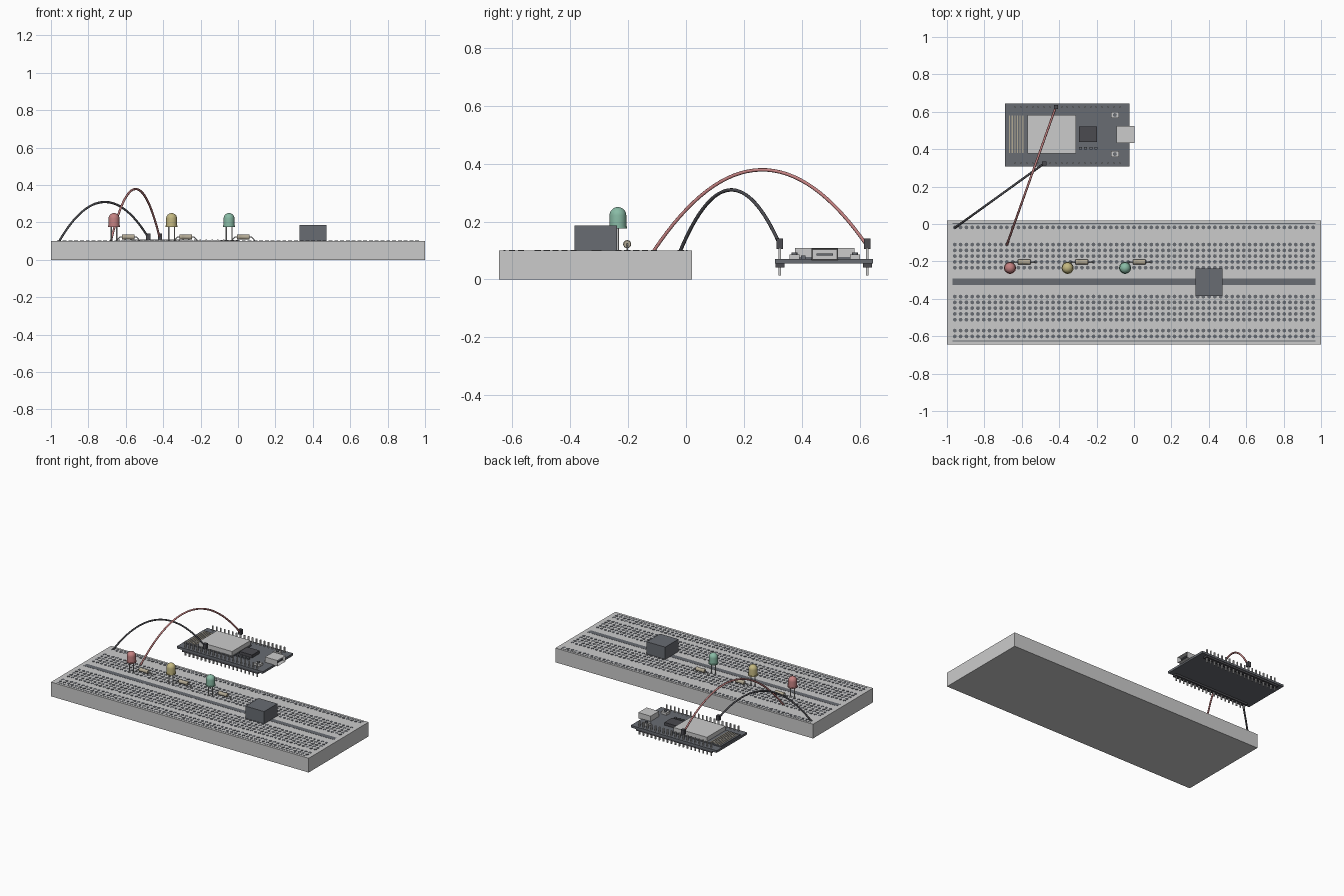
import bpy, bmesh, math
from mathutils import Matrix, Vector

if "Cube" in bpy.data.objects:
    bpy.data.objects.remove(bpy.data.objects["Cube"])


def mat(name, r, g, b):
    m = bpy.data.materials.new(name)
    m.diffuse_color = (r, g, b, 1)
    m.use_nodes = True
    m.node_tree.nodes["Principled BSDF"].inputs["Base Color"].default_value = m.diffuse_color
    return m


DARK = mat("slate", 0.14, 0.15, 0.17)
BLACK = mat("black", 0.07, 0.07, 0.08)
RED = mat("red", 0.55, 0.22, 0.22)
YELLOW = mat("yellow", 0.55, 0.48, 0.22)
GREEN = mat("green", 0.25, 0.5, 0.38)
TAN = mat("tan", 0.45, 0.4, 0.3)


def finish(name, bm, m=None, smooth=False):
    me = bpy.data.meshes.new(name)
    bmesh.ops.recalc_face_normals(bm, faces=bm.faces)
    bm.to_mesh(me)
    bm.free()
    ob = bpy.data.objects.new(name, me)
    bpy.context.collection.objects.link(ob)
    if m:
        me.materials.append(m)
    if smooth:
        bpy.context.view_layer.objects.active = ob
        bpy.ops.object.select_all(action='DESELECT')
        ob.select_set(True)
        bpy.ops.object.shade_smooth_by_angle(angle=math.radians(40))
    return ob


def add_box(bm, x0, x1, y0, y1, z0, z1):
    c = Vector(((x0 + x1) / 2, (y0 + y1) / 2, (z0 + z1) / 2))
    bmesh.ops.create_cube(bm, size=1, matrix=Matrix.Translation(c)
                          @ Matrix.Diagonal((x1 - x0, y1 - y0, z1 - z0, 1)))


def boxes(name, items, m=None):
    bm = bmesh.new()
    for it in items:
        add_box(bm, *it)
    return finish(name, bm, m)


def lathe(name, profile, loc, m, axis='Z', n=24):
    bm = bmesh.new()
    vs = [bm.verts.new((r, 0, z)) for r, z in profile]
    es = [bm.edges.new(p) for p in zip(vs, vs[1:])]
    bmesh.ops.spin(bm, geom=vs + es, cent=(0, 0, 0), axis=(0, 0, 1),
                   angle=2 * math.pi, steps=n)
    bmesh.ops.remove_doubles(bm, verts=bm.verts, dist=1e-5)
    if axis == 'X':
        bm.transform(Matrix.Rotation(math.pi / 2, 4, 'Y'))
    bm.transform(Matrix.Translation(loc))
    return finish(name, bm, m, True)


def tube(name, pts, r, m=None):
    cu = bpy.data.curves.new(name, 'CURVE')
    cu.dimensions = '3D'
    cu.bevel_depth = r
    cu.bevel_resolution = 2
    cu.use_fill_caps = True
    sp = cu.splines.new('POLY')
    sp.points.add(len(pts) - 1)
    for p, co in zip(sp.points, pts):
        p.co = (*co, 1)
    ob = bpy.data.objects.new(name, cu)
    bpy.context.collection.objects.link(ob)
    if m:
        cu.materials.append(m)
    return ob


# Breadboard slab, centre groove strip and rail lines
P = 0.0309
boxes("breadboard", [(-1, 1, -0.645, 0.02, 0, 0.1)])
boxes("centre_groove", [(-0.97, 0.97, -0.326, -0.291, 0.09, 0.101)], DARK)
boxes("rail_lines", [(-0.97, 0.97, y - 0.003, y + 0.003, 0.09, 0.101)
                     for y in (0.003, -0.626)], DARK)

# Contact holes as thin dark discs
rows = [-0.018, -0.57, -0.601]
rows += [-0.11 - P * i for i in range(5)] + [-0.388 - P * i for i in range(5)]
bm = bmesh.new()
for y in rows:
    for i in range(63):
        bmesh.ops.create_cone(bm, cap_ends=True, segments=8, radius1=0.0105, radius2=0.0105,
                              depth=0.004,
                              matrix=Matrix.Translation((P * (i - 31), y, 0.1)))
finish("contact_holes", bm, DARK)

# LEDs with legs, each with a resistor beside it
R = 0.029
dome = [(R * math.cos(a), 0.221 + R * math.sin(a))
        for a in [math.pi / 2 * i / 8 for i in range(8)]] + [(0, 0.25)]
led_profile = [(0, 0.176), (0.032, 0.176), (0.032, 0.183), (R, 0.183)] + dome
for x, m, label in ((-0.663, RED, "red"), (-0.355, YELLOW, "yellow"), (-0.048, GREEN, "green")):
    lathe(label + "_led", led_profile, (x, -0.235, 0), m)
    for s in (-1, 1):
        tube(label + "_led_leg", [(x + s * 0.0155, -0.235, 0.09), (x + s * 0.0155, -0.235, 0.18)],
             0.0035)
    rx, ry, rz = x + 0.076, -0.203, 0.122
    lathe(label + "_resistor", [(0, -0.034), (0.012, -0.034), (0.014, -0.031), (0.014, -0.02),
                                (0.0125, -0.017), (0.0125, 0.017), (0.014, 0.02),
                                (0.014, 0.031), (0.012, 0.034), (0, 0.034)],
          (rx, ry, rz), TAN, 'X', 16)
    tube(label + "_resistor_lead", [(rx - 0.068, ry, 0.095), (rx - 0.045, ry, rz),
                                    (rx + 0.045, ry, rz), (rx + 0.068, ry, 0.095)], 0.003)

# Block component straddling the groove
boxes("block_component", [(0.328, 0.472, -0.385, -0.238, 0.1, 0.187)], DARK)

# Controller board
boxes("controller_board", [(-0.69, -0.023, 0.308, 0.645, 0.055, 0.07)], DARK)
boxes("module_board", [(-0.682, -0.305, 0.37, 0.587, 0.07, 0.078)], DARK)
boxes("shield_can", [(-0.57, -0.31, 0.377, 0.582, 0.078, 0.108)])
boxes("antenna_traces", [(-0.668 + 0.014 * i, -0.662 + 0.014 * i, 0.38, 0.58, 0.077, 0.08)
                         for i in range(6)], TAN)
boxes("chip", [(-0.294, -0.197, 0.438, 0.521, 0.07, 0.09)], BLACK)
boxes("small_parts", [(-0.294 + 0.028 * i, -0.279 + 0.028 * i, 0.397, 0.412, 0.07, 0.082)
                      for i in range(4)], DARK)
boxes("push_buttons", [(-0.124, -0.08, y - 0.017, y + 0.017, 0.07, 0.086)
                       for y in (0.374, 0.583)])
for y in (0.374, 0.583):
    lathe("button_cap", [(0.01, 0.085), (0.01, 0.094), (0, 0.094)], (-0.102, y, 0), DARK, n=16)

# USB socket: shell with a recessed mouth and a tongue
bm = bmesh.new()
add_box(bm, -0.093, 0.003, 0.433, 0.525, 0.066, 0.107)
bm.faces.ensure_lookup_table()
mouth = max(bm.faces, key=lambda f: f.calc_center_median().x)
bmesh.ops.inset_region(bm, faces=[mouth], thickness=0.006)
bmesh.ops.translate(bm, verts=mouth.verts, vec=(-0.05, 0, 0))
finish("usb_socket", bm)
boxes("usb_tongue", [(-0.05, -0.008, 0.45, 0.508, 0.083, 0.09)], DARK)

# Pin headers on both long edges
pins = [-0.356 + 0.031 * (i - 9) for i in range(19)]
for y in (0.324, 0.626):
    boxes("header_strip", [(pins[0] - 0.0155, pins[-1] + 0.0155, y - 0.0155, y + 0.0155,
                            0.042, 0.056)], BLACK)
    boxes("header_pins", [(x - 0.004, x + 0.004, y - 0.004, y + 0.004, 0.014, 0.108)
                          for x in pins])


# Jumper wires arcing from breadboard to header pins, with plug housings
def jumper(name, a, b, h, m):
    a, b = Vector(a), Vector(b)
    pts = []
    for i in range(33):
        t = i / 32
        p = a.lerp(b, t)
        p.z += 4 * h * t * (1 - t)
        pts.append(p)
    tube(name + "_wire", pts, 0.006, m)
    boxes(name + "_plug", [(b.x - 0.011, b.x + 0.011, b.y - 0.011, b.y + 0.011, 0.106, 0.141)],
          BLACK)


jumper("black_jumper", (-0.957, -0.02, 0.098), (pins[5], 0.324, 0.12), 0.2, BLACK)
jumper("red_jumper", (-0.68, -0.112, 0.098), (pins[7], 0.626, 0.115), 0.272, RED)
